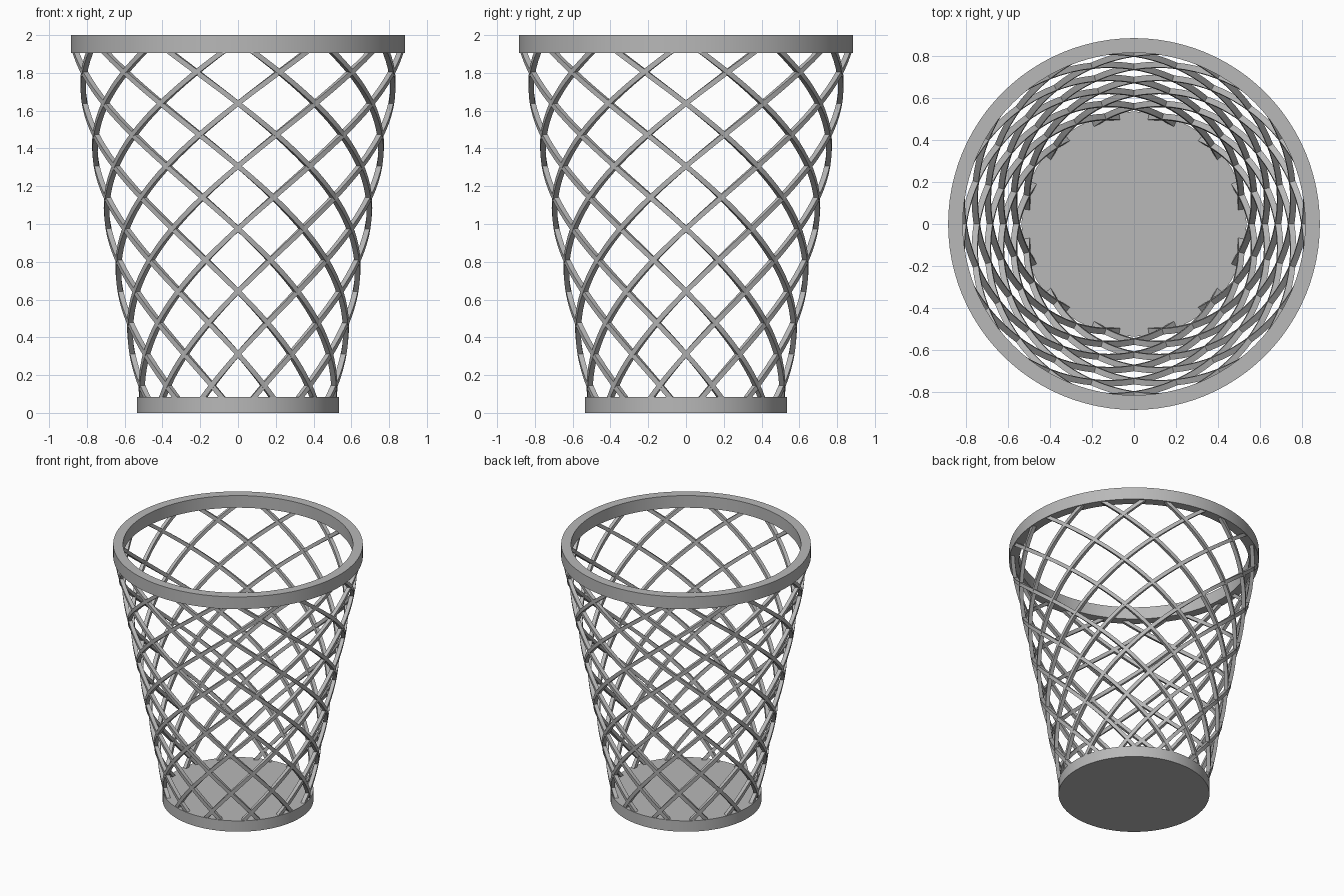
import bpy, bmesh, math
from mathutils import Vector

if "Cube" in bpy.data.objects:
    bpy.data.objects.remove(bpy.data.objects["Cube"])

grey = bpy.data.materials.new("grey metal")
grey.diffuse_color = (0.48, 0.48, 0.48, 1)
grey.use_nodes = True
grey.node_tree.nodes["Principled BSDF"].inputs["Base Color"].default_value = grey.diffuse_color


def finish(bm, name):
    bmesh.ops.recalc_face_normals(bm, faces=bm.faces)
    me = bpy.data.meshes.new(name)
    bm.to_mesh(me)
    bm.free()
    me.materials.append(grey)
    ob = bpy.data.objects.new(name, me)
    bpy.context.collection.objects.link(ob)
    bpy.context.view_layer.objects.active = ob
    ob.select_set(True)
    bpy.ops.object.shade_smooth_by_angle(angle=math.radians(30))
    ob.select_set(False)
    return ob


# solid round base
bm = bmesh.new()
bmesh.ops.create_cone(bm, cap_ends=True, segments=96, radius1=0.535, radius2=0.535, depth=0.085)
bmesh.ops.translate(bm, verts=bm.verts, vec=(0, 0, 0.0425))
finish(bm, "base")

# top rim: rectangular section swept round
bm = bmesh.new()
N = 96
section = [(0.815, 1.905), (0.885, 1.905), (0.885, 2.0), (0.815, 2.0)]
rings = []
for i in range(N):
    a = 2 * math.pi * i / N
    rings.append([bm.verts.new((r * math.cos(a), r * math.sin(a), z)) for r, z in section])
for i in range(N):
    p, q = rings[i], rings[(i + 1) % N]
    for j in range(4):
        bm.faces.new((p[j], q[j], q[(j + 1) % 4], p[(j + 1) % 4]))
finish(bm, "rim")

# woven wires: square section following a conical helix
TWIST = math.radians(90.4)
Z0, Z1, STEPS = 0.04, 1.95, 48


def path(z, start, d):
    a = start + d * TWIST * (z - 0.975)
    r = 0.5 + 0.19 * z
    return Vector((r * math.cos(a), r * math.sin(a), z))


def wire(bm, start, d, half_r=0.014, half_w=0.013):
    prev = None
    for i in range(STEPS + 1):
        z = Z0 + (Z1 - Z0) * i / STEPS
        p = path(z, start, d)
        t = (path(z + 0.001, start, d) - path(z - 0.001, start, d)).normalized()
        out = Vector((p.x, p.y, 0)).normalized()
        out = (out - t * out.dot(t)).normalized()
        side = t.cross(out)
        ring = [bm.verts.new(p + out * half_r * u + side * half_w * v)
                for u, v in ((-1, -1), (1, -1), (1, 1), (-1, 1))]
        if prev:
            for j in range(4):
                k = (j + 1) % 4
                bm.faces.new((prev[j], prev[k], ring[k], ring[j]))
        else:
            bm.faces.new(ring[::-1])
        prev = ring
    bm.faces.new(prev)


for d, name in ((1, "left_hand_wires"), (-1, "right_hand_wires")):
    bm = bmesh.new()
    for k in range(12):
        wire(bm, 2 * math.pi * k / 12, d)
    finish(bm, name)
